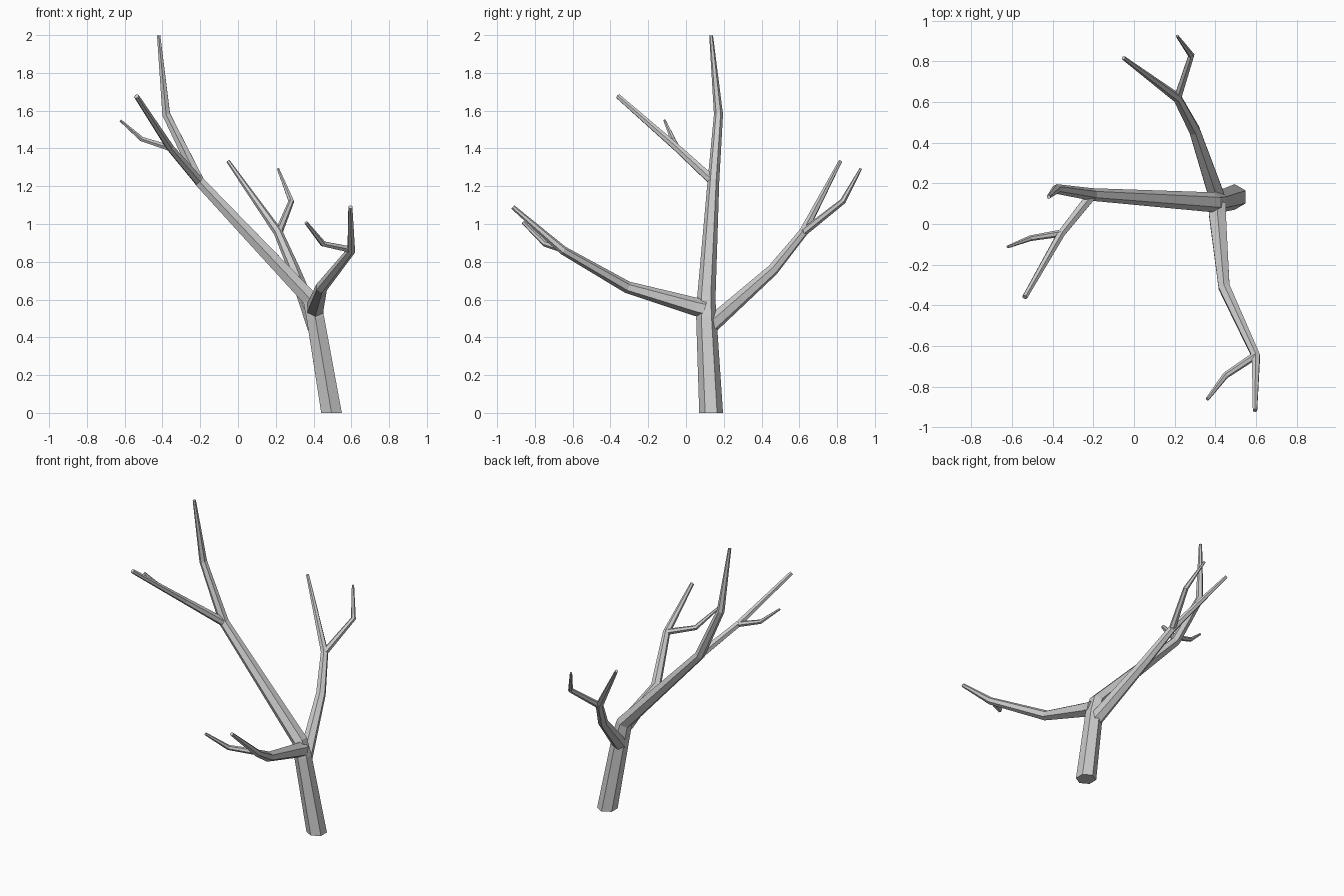
import bpy, bmesh, math
from mathutils import Vector

SIDES = 6


def limb(name, nodes):
    """Faceted tapering tube through (x, y, z, radius) nodes, mitred at bends."""
    pts = [Vector(n[:3]) for n in nodes]
    dirs = [(b - a).normalized() for a, b in zip(pts, pts[1:])]
    bm = bmesh.new()
    rings = []
    side = Vector((0, 1, 0)) if abs(dirs[0].y) < 0.6 else Vector((0, 0, 1))
    for i, p in enumerate(pts):
        before, after = dirs[max(i - 1, 0)], dirs[min(i, len(dirs) - 1)]
        t = (before + after).normalized()
        if name == "trunk" and i == 0:
            t = Vector((0, 0, 1))          # flat cut on the ground
        side = (side - t * side.dot(t)).normalized()
        other = t.cross(side)
        r = nodes[i][3]
        ring = []
        for k in range(SIDES):
            a = 2 * math.pi * k / SIDES
            ring.append(bm.verts.new(p + r * (math.cos(a) * side + math.sin(a) * other)))
        rings.append(ring)
    for lo, hi in zip(rings, rings[1:]):
        for k in range(SIDES):
            n = (k + 1) % SIDES
            bm.faces.new((lo[k], lo[n], hi[n], hi[k]))
    bm.faces.new(rings[0][::-1])
    bm.faces.new(rings[-1])
    mesh = bpy.data.meshes.new(name)
    bm.to_mesh(mesh)
    bm.free()
    bpy.context.collection.objects.link(bpy.data.objects.new(name, mesh))


# Trunk, leaning and continuing into the tallest branch
limb("trunk", [(0.495, 0.133, 0, 0.063), (0.41, 0.108, 0.5, 0.054),
               (0.385, 0.107, 0.60, 0.049), (-0.205, 0.145, 1.225, 0.031),
               (-0.38, 0.172, 1.58, 0.024), (-0.42, 0.133, 1.998, 0.010)])

# Front branch and its twig
limb("front_branch", [(0.41, 0.10, 0.55, 0.050), (0.41, 0.05, 0.562, 0.048),
                      (0.443, -0.31, 0.665, 0.032),
                      (0.60, -0.65, 0.86, 0.023), (0.595, -0.917, 1.09, 0.012)])
limb("front_twig", [(0.595, -0.648, 0.865, 0.019), (0.45, -0.745, 0.895, 0.016),
                    (0.36, -0.862, 1.008, 0.009)])

# Back branch and its twig
limb("back_branch", [(0.412, 0.12, 0.455, 0.046), (0.298, 0.46, 0.757, 0.031),
                     (0.213, 0.62, 0.955, 0.024), (-0.052, 0.817, 1.332, 0.010)])
limb("back_twig", [(0.213, 0.615, 0.95, 0.021), (0.282, 0.83, 1.12, 0.016),
                   (0.212, 0.925, 1.292, 0.007)])

# Upper side branch and its twig
limb("upper_branch", [(-0.205, 0.145, 1.225, 0.027), (-0.36, -0.05, 1.405, 0.021),
                      (-0.537, -0.36, 1.676, 0.014)])
limb("upper_twig", [(-0.355, -0.045, 1.40, 0.018), (-0.51, -0.07, 1.45, 0.014),
                    (-0.622, -0.113, 1.548, 0.007)])
